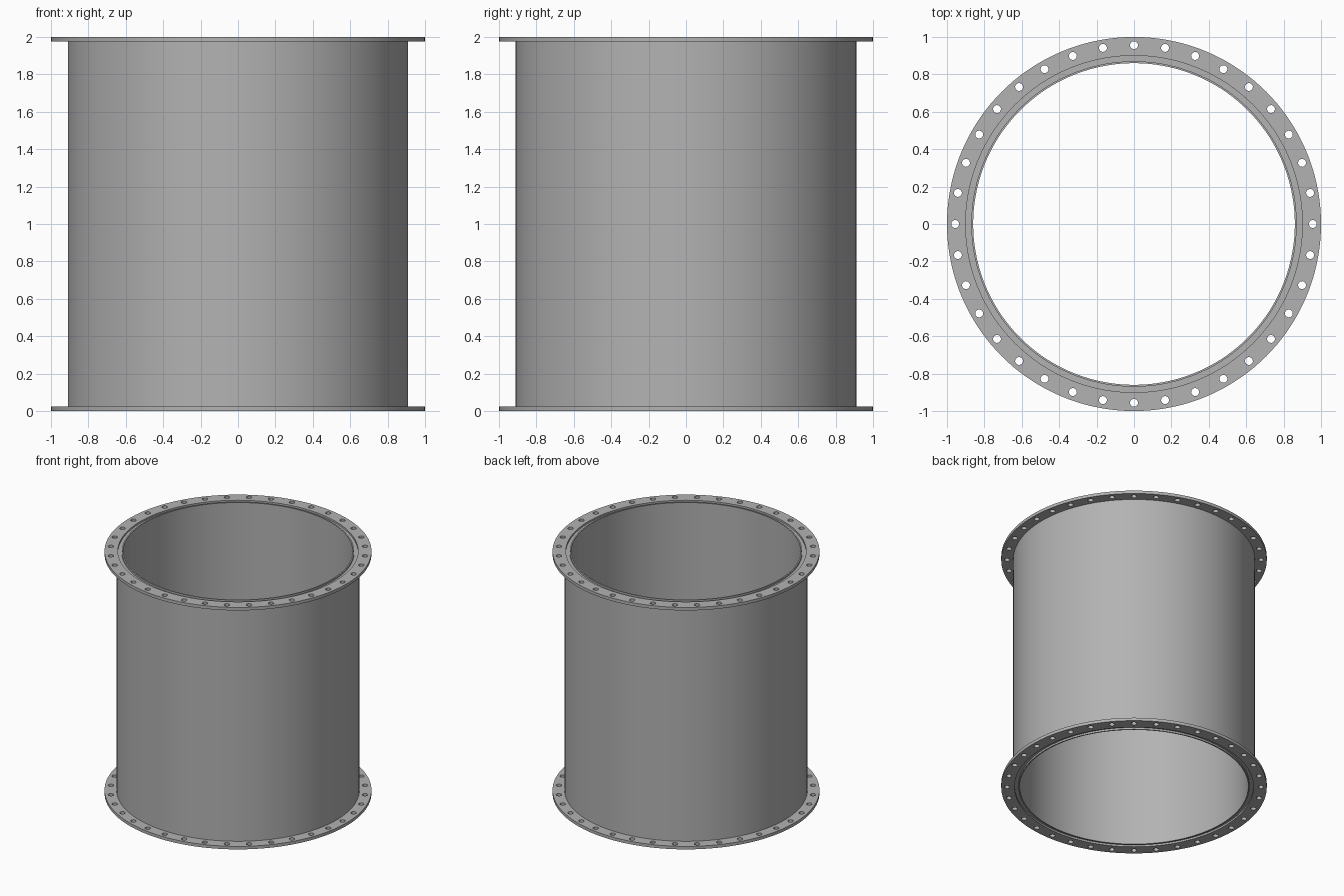
import bpy, bmesh, math
from mathutils import Matrix

old = bpy.data.objects.get("Cube")
if old:
    bpy.data.objects.remove(old)

SEG = 144
HOLES = 36
HEIGHT = 2.0
THICK = 0.025

grey = bpy.data.materials.new("steel grey")
grey.use_nodes = True
colour = (0.45, 0.45, 0.45, 1)
grey.diffuse_color = colour
grey.node_tree.nodes["Principled BSDF"].inputs["Base Color"].default_value = colour


def make_object(name, bm):
    bmesh.ops.recalc_face_normals(bm, faces=bm.faces[:])
    mesh = bpy.data.meshes.new(name)
    bm.to_mesh(mesh)
    bm.free()
    mesh.materials.append(grey)
    obj = bpy.data.objects.new(name, mesh)
    bpy.context.collection.objects.link(obj)
    return obj


def lathe(name, profile):
    """Revolve a closed (radius, height) profile around z."""
    bm = bmesh.new()
    verts = [bm.verts.new((r, 0, z)) for r, z in profile]
    edges = [bm.edges.new((v, verts[i - 1])) for i, v in enumerate(verts)]
    bmesh.ops.spin(bm, geom=verts + edges, axis=(0, 0, 1), cent=(0, 0, 0),
                   angle=math.tau, steps=SEG, use_merge=True)
    bmesh.ops.remove_doubles(bm, verts=bm.verts[:], dist=1e-5)
    return make_object(name, bm)


def smooth(obj):
    bpy.ops.object.select_all(action='DESELECT')
    obj.select_set(True)
    bpy.context.view_layer.objects.active = obj
    bpy.ops.object.shade_smooth_by_angle(angle=math.radians(30))


# Bolt hole cutter reaching through both flanges
bm = bmesh.new()
for i in range(HOLES):
    place = (Matrix.Rotation(math.tau * i / HOLES, 4, 'Z')
             @ Matrix.Translation((0.956, 0, HEIGHT / 2)))
    bmesh.ops.create_cone(bm, cap_ends=True, segments=20, radius1=0.021,
                          radius2=0.021, depth=HEIGHT + 0.2, matrix=place)
cutter = make_object("bolt_hole_cutter", bm)
cutter.hide_render = True
cutter.hide_set(True)

# Tube wall, ending at the back of each flange
tube = lathe("tube_wall", [(0.86, THICK), (0.91, THICK),
                           (0.91, HEIGHT - THICK), (0.86, HEIGHT - THICK)])
smooth(tube)

# Flanges with a shallow seal groove and an inner lip on the outer face
section = [(0.86, THICK), (1.0, THICK), (1.0, 0), (0.9, 0),
           (0.9, 0.015), (0.87, 0.015), (0.87, 0), (0.86, 0)]
for name, flip in (("bottom_flange", False), ("top_flange", True)):
    flange = lathe(name, [(r, HEIGHT - z if flip else z) for r, z in section])
    holes = flange.modifiers.new("bolt holes", 'BOOLEAN')
    holes.operation = 'DIFFERENCE'
    holes.solver = 'EXACT'
    holes.object = cutter
    smooth(flange)
